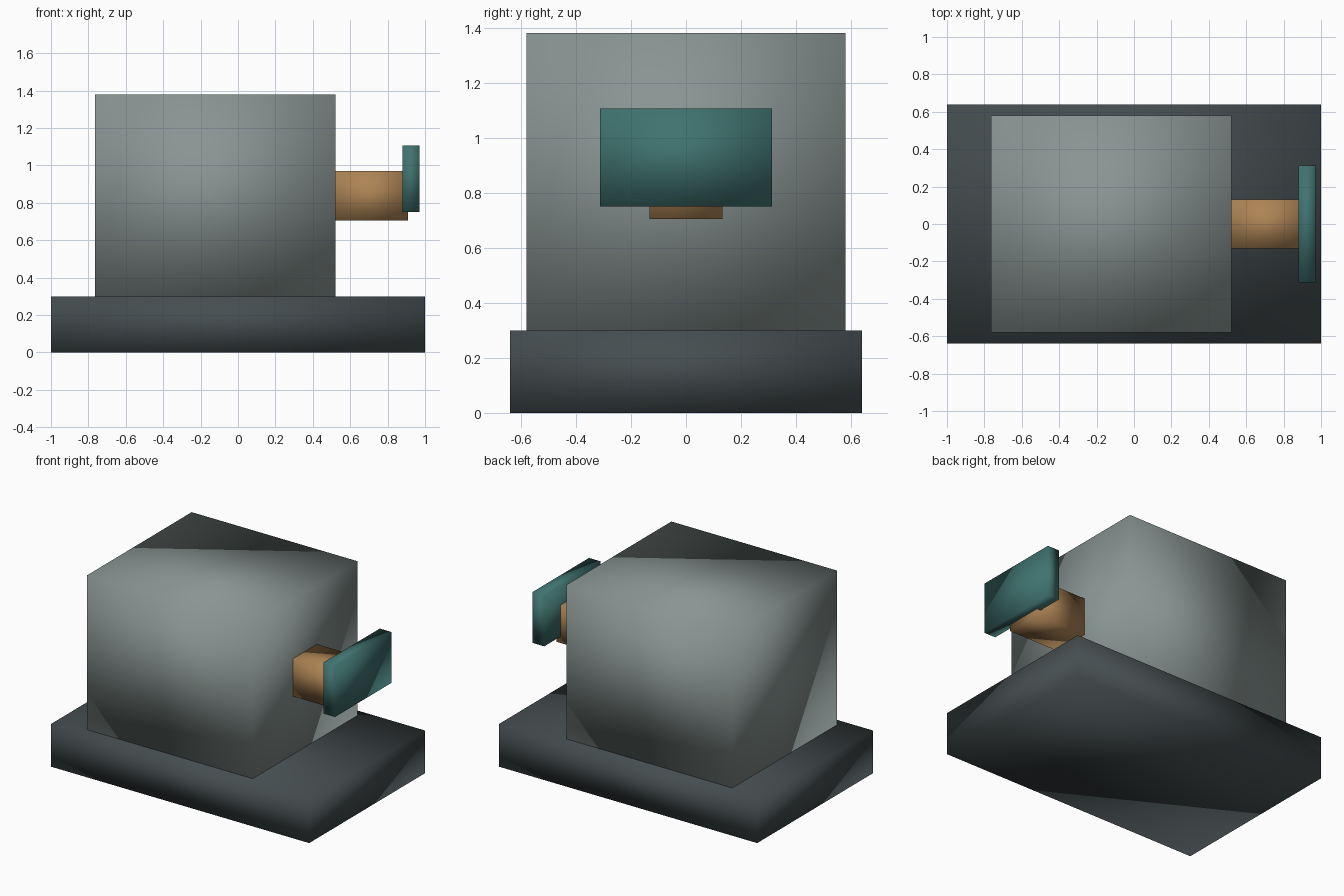
import bpy
from mathutils import Vector

if "Cube" in bpy.data.objects:
    bpy.data.objects.remove(bpy.data.objects["Cube"])


def box(name, lo, hi, colour):
    """Smooth-shaded box between two opposite corners."""
    lo, hi = Vector(lo), Vector(hi)
    bpy.ops.mesh.primitive_cube_add(size=1, location=(lo + hi) / 2)
    ob = bpy.context.object
    ob.name = name
    ob.scale = hi - lo
    bpy.ops.object.transform_apply(location=False, rotation=False, scale=True)
    bpy.ops.object.shade_smooth()
    mat = bpy.data.materials.new(name + "_colour")
    mat.diffuse_color = (*colour, 1)
    mat.use_nodes = True
    mat.node_tree.nodes["Principled BSDF"].inputs["Base Color"].default_value = mat.diffuse_color
    ob.data.materials.append(mat)
    return ob


# base slab
box("base", (-1, -0.64, 0), (1, 0.64, 0.3), (0.06, 0.075, 0.08))
# main block
box("body", (-0.765, -0.58, 0.3), (0.52, 0.58, 1.38), (0.25, 0.30, 0.29))
# stem reaching out of the block, ending inside the plate
box("stem", (0.52, -0.132, 0.705), (0.91, 0.132, 0.97), (0.42, 0.23, 0.09))
# plate at the end of the stem
box("plate", (0.88, -0.312, 0.75), (0.97, 0.312, 1.107), (0.05, 0.17, 0.16))
